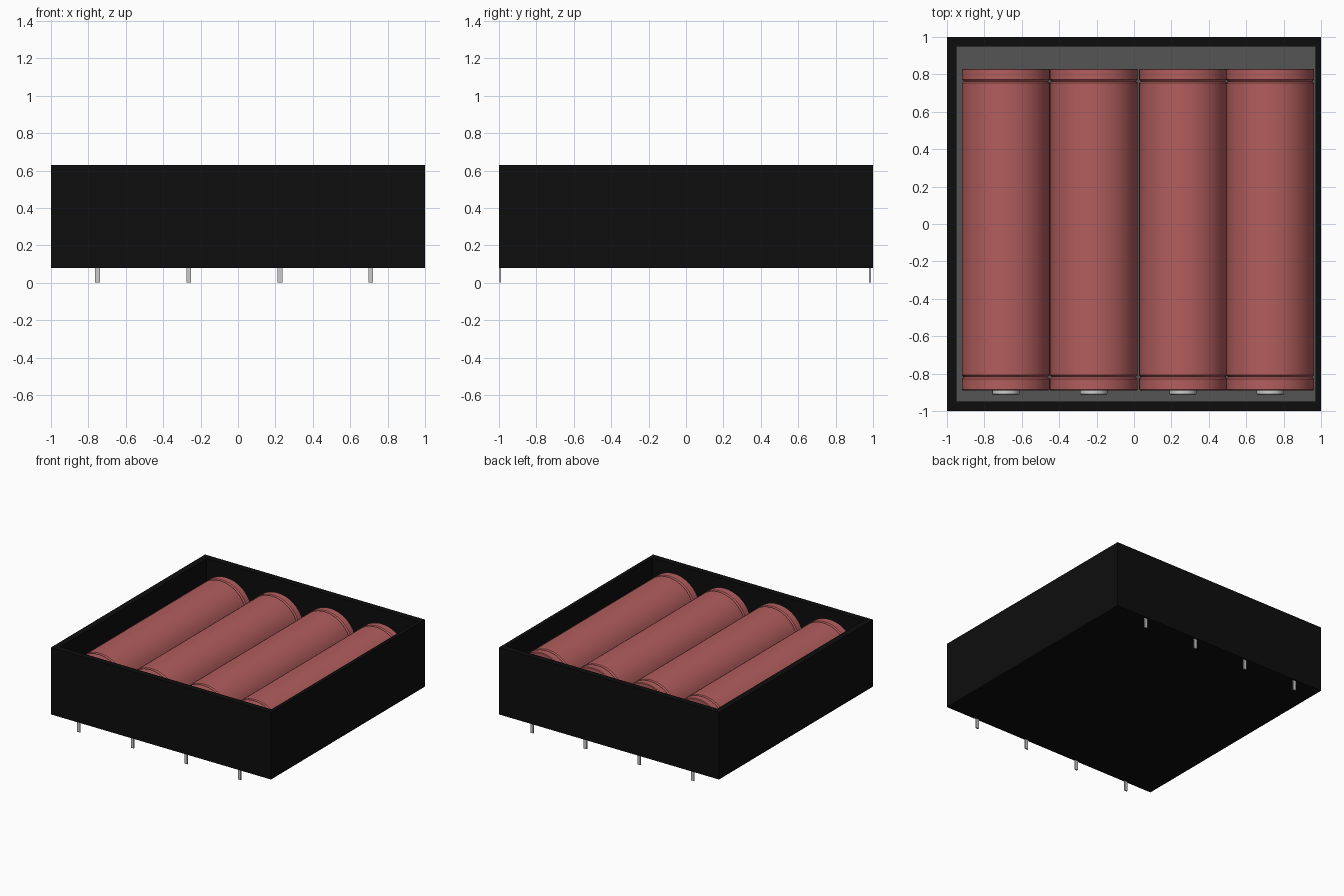
import bpy, bmesh, math

if "Cube" in bpy.data.objects:
    bpy.data.objects.remove(bpy.data.objects["Cube"])


def material(name, rgb):
    m = bpy.data.materials.new(name)
    m.diffuse_color = (*rgb, 1)
    m.use_nodes = True
    m.node_tree.nodes["Principled BSDF"].inputs["Base Color"].default_value = m.diffuse_color
    return m


def make(name, bm, *mats):
    bmesh.ops.recalc_face_normals(bm, faces=bm.faces[:])
    me = bpy.data.meshes.new(name)
    bm.to_mesh(me)
    bm.free()
    for m in mats:
        me.materials.append(m)
    ob = bpy.data.objects.new(name, me)
    bpy.context.collection.objects.link(ob)
    return ob


def smooth(ob):
    bpy.ops.object.select_all(action='DESELECT')
    ob.select_set(True)
    bpy.context.view_layer.objects.active = ob
    bpy.ops.object.shade_smooth_by_angle(angle=math.radians(30))


def lathe(name, profile, x, z, *mats, sides=48):
    """Closed solid turned around the y direction from (y, radius) points."""
    bm = bmesh.new()
    rings = []
    for y, r in profile:
        rings.append([bm.verts.new((x + r * math.cos(2 * math.pi * i / sides), y,
                                    z + r * math.sin(2 * math.pi * i / sides)))
                      for i in range(sides)])
    for a, b in zip(rings, rings[1:]):
        for i in range(sides):
            j = (i + 1) % sides
            bm.faces.new((a[i], a[j], b[j], b[i]))
    bm.faces.new(rings[0])
    bm.faces.new(rings[-1])
    ob = make(name, bm, *mats)
    smooth(ob)
    return ob


def box(name, x0, x1, y0, y1, z0, z1):
    bm = bmesh.new()
    bmesh.ops.create_cube(bm, size=1)
    for v in bm.verts:
        v.co = (x1 if v.co.x > 0 else x0, y1 if v.co.y > 0 else y0, z1 if v.co.z > 0 else z0)
    return make(name, bm)


black = material("black_plastic", (0.004, 0.004, 0.004))
grey = material("dark_grey_floor", (0.09, 0.09, 0.09))
red = material("red_wrap", (0.45, 0.11, 0.11))

# Open tray: outer wall, rim, inner wall and floor
bm = bmesh.new()
levels = [(-1, 1, 1, 0.08), (-1, 1, 1, 0.63), (-0.95, 0.97, 0.95, 0.63), (-0.95, 0.97, 0.95, 0.12)]
loops = [[bm.verts.new(p) for p in ((a, -h, z), (b, -h, z), (b, h, z), (a, h, z))]
         for a, b, h, z in levels]
for lo, hi in zip(loops, loops[1:]):
    for i in range(4):
        j = (i + 1) % 4
        bm.faces.new((lo[i], lo[j], hi[j], hi[i]))
bm.faces.new(loops[0])
floor = bm.faces.new(loops[-1])
floor.material_index = 1
make("tray", bm, black, grey)

# Cells with a crimp groove near each end, and a raised terminal at the front
R = 0.235
body = [(-0.89, R - 0.005), (-0.885, R), (-0.828, R), (-0.818, R - 0.01), (-0.808, R),
        (0.753, R), (0.763, R - 0.01), (0.773, R), (0.825, R), (0.83, R - 0.005)]
cap = [(-0.885, 0.073), (-0.908, 0.073), (-0.915, 0.066)]
for n, (x, z) in enumerate([(-0.685, 0.357), (-0.215, 0.357), (0.262, 0.357), (0.728, 0.355)], 1):
    lathe(f"battery_{n}", body, x, z, red)
    lathe(f"battery_terminal_{n}", cap, x, z)

# Solder pins under the front and back walls
for n, x in enumerate((-0.752, -0.263, 0.224, 0.71), 1):
    for side, y in (("front", -0.993), ("back", 0.984)):
        box(f"{side}_pin_{n}", x - 0.013, x + 0.013, y - 0.005, y + 0.005, 0, 0.1)
